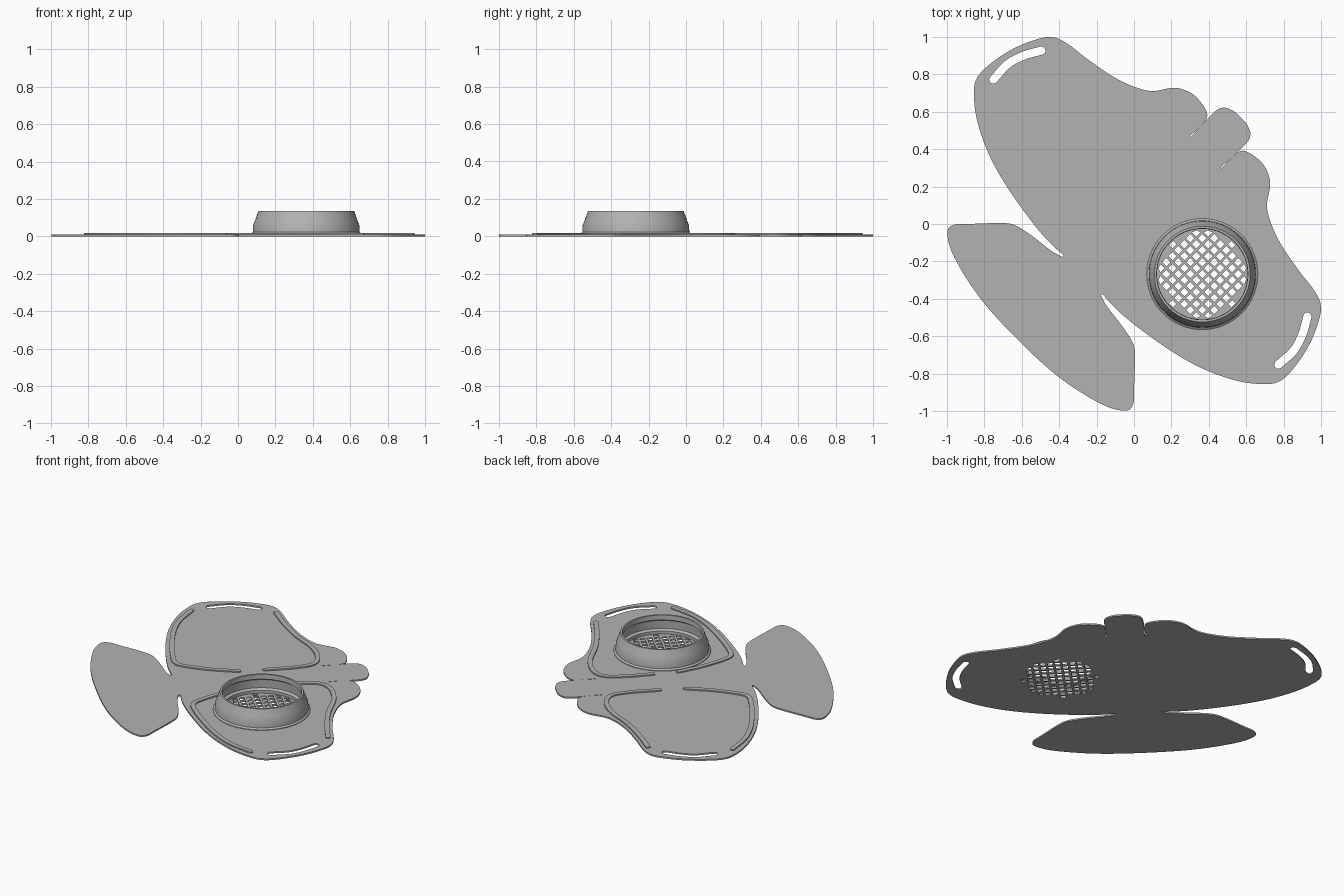
import bpy, bmesh, math
from mathutils import Vector

if "Cube" in bpy.data.objects:
    bpy.data.objects.remove(bpy.data.objects["Cube"])

grey = bpy.data.materials.new("light grey")
grey.diffuse_color = (0.45, 0.45, 0.45, 1)
grey.use_nodes = True
grey.node_tree.nodes["Principled BSDF"].inputs["Base Color"].default_value = grey.diffuse_color

PLATE = 0.01                      # sheet thickness
CUP = Vector((0.365, -0.268))     # filter cup centre


def mirror(points):
    """Reflect across the fold line y = x, reversing the order."""
    return [(y, x) for x, y in reversed(points)]


def smooth(points, steps=8):
    """Catmull-Rom curve through the points, sharp at both ends."""
    p = [Vector(q) for q in points]
    p = [p[0] * 2 - p[1]] + p + [p[-1] * 2 - p[-2]]
    out = []
    for a, b, c, d in zip(p, p[1:], p[2:], p[3:]):
        for i in range(steps):
            t = i / steps
            v = 0.5 * (2 * b + (c - a) * t + (2 * a - 5 * b + 4 * c - d) * t * t
                       + (3 * b - a - 3 * c + d) * t ** 3)
            out.append((v.x, v.y))
    return out + [tuple(points[-1])]


def ribbon(points, width):
    """Closed round-ended band around a smooth path."""
    path = [Vector(q) for q in smooth(points)]
    r, left, right = width / 2, [], []
    for i, p in enumerate(path):
        d = (path[min(i + 1, len(path) - 1)] - path[max(i - 1, 0)]).normalized()
        n = Vector((-d.y, d.x)) * r
        left.append(tuple(p + n))
        right.append(tuple(p - n))

    def cap(centre, start):
        a0 = math.atan2(start[1] - centre.y, start[0] - centre.x)
        return [(centre.x + r * math.cos(a0 - math.pi * k / 8),
                 centre.y + r * math.sin(a0 - math.pi * k / 8)) for k in range(1, 8)]
    return left + cap(path[-1], left[-1]) + right[::-1] + cap(path[0], right[0])


def finish(obj):
    obj.data.materials.append(grey)
    bpy.ops.object.select_all(action='DESELECT')
    obj.select_set(True)
    bpy.context.view_layer.objects.active = obj
    if obj.type == 'CURVE':
        bpy.ops.object.convert(target='MESH')
    bpy.ops.object.shade_smooth_by_angle(angle=math.radians(30))


def sheet(name, loops, z0, z1):
    """Flat filled shape; loops inside the first one become holes."""
    cu = bpy.data.curves.new(name, 'CURVE')
    cu.dimensions = '2D'
    cu.fill_mode = 'BOTH'
    cu.extrude = (z1 - z0) / 2
    for loop in loops:
        sp = cu.splines.new('POLY')
        sp.points.add(len(loop) - 1)
        for pt, (x, y) in zip(sp.points, loop):
            pt.co = (x, y, 0, 1)
        sp.use_cyclic_u = True
    obj = bpy.data.objects.new(name, cu)
    obj.location.z = (z0 + z1) / 2
    bpy.context.collection.objects.link(obj)
    finish(obj)


# Outline of one half: nose tab, face panel edge, chin flap
tab = [(0.57, 0.57), (0.53, 0.605), (0.475, 0.622), (0.42, 0.59), (0.302, 0.463)]
panel = [(0.298, 0.468), (0.375, 0.545), (0.388, 0.60), (0.32, 0.69), (0.22, 0.728),
         (0.08, 0.712), (-0.08, 0.77), (-0.24, 0.875), (-0.35, 0.96), (-0.43, 0.998),
         (-0.51, 0.99), (-0.64, 0.94), (-0.77, 0.855), (-0.845, 0.77), (-0.855, 0.66),
         (-0.83, 0.52), (-0.77, 0.36), (-0.68, 0.20), (-0.56, 0.03), (-0.46, -0.09),
         (-0.376, -0.168)]
flap = [(-0.38, -0.178), (-0.44, -0.145), (-0.55, -0.06), (-0.64, -0.005), (-0.72, 0.005),
        (-0.88, 0.0), (-0.965, -0.005), (-0.998, -0.05), (-0.96, -0.18), (-0.82, -0.40),
        (-0.62, -0.62)]
outline = (smooth(mirror(tab[1:]) + tab) + smooth(panel)
           + smooth(flap + mirror(flap[:-1])) + smooth(mirror(panel)))

# Strap slots
slot = ribbon([(-0.752, 0.772), (-0.675, 0.855), (-0.59, 0.90), (-0.495, 0.927)], 0.044)

# Diamond grille openings under the cup, clipped to a circle
holes = []
pitch, half, limit = 0.064, 0.022, 0.236
for i in range(-8, 9):
    for j in range(-8, 9):
        if (i + j) % 2:
            continue
        c = Vector((i, j)) * pitch / 2
        if c.length > limit - 0.006:
            continue
        loop = []
        for d in ((half, 0), (0, half), (-half, 0), (0, -half)):
            v = c + Vector(d)
            if v.length > limit:
                v *= limit / v.length
            loop.append(tuple(CUP + v))
        holes.append(loop)

sheet("mask_sheet", [outline, slot, mirror(slot)] + holes, 0, PLATE)

# Raised ribs along the edges and the fold
ribs = {
    "cheek_rib": [(-0.808, 0.66), (-0.785, 0.50), (-0.73, 0.36), (-0.64, 0.21), (-0.53, 0.06),
                  (-0.45, -0.02), (-0.37, -0.02), (-0.22, 0.03), (-0.07, 0.105)],
    "nose_rib": [(-0.365, 0.928), (-0.23, 0.825), (-0.07, 0.725), (0.10, 0.645), (0.21, 0.55),
                 (0.245, 0.45), (0.18, 0.345), (0.05, 0.215)],
}
for name, path in ribs.items():
    band = ribbon(path, 0.03)
    sheet(name + "_left", [band], PLATE - 0.002, 0.018)
    sheet(name + "_right", [mirror(band)], PLATE - 0.002, 0.018)

# Filter cup: revolved ring with an inner groove
profile = [(0.297, 0.008), (0.297, 0.014), (0.286, 0.022), (0.284, 0.06), (0.272, 0.09),
           (0.256, 0.136), (0.244, 0.136), (0.242, 0.105), (0.256, 0.095), (0.258, 0.04),
           (0.242, 0.03), (0.242, 0.008)]
N = 96
bm = bmesh.new()
rings = [[bm.verts.new((CUP.x + r * math.cos(2 * math.pi * k / N),
                        CUP.y + r * math.sin(2 * math.pi * k / N), z)) for k in range(N)]
         for r, z in profile]
for a, b in zip(rings, rings[1:] + rings[:1]):
    for k in range(N):
        m = (k + 1) % N
        bm.faces.new((a[k], a[m], b[m], b[k]))
bmesh.ops.recalc_face_normals(bm, faces=bm.faces)
me = bpy.data.meshes.new("filter_cup")
bm.to_mesh(me)
bm.free()
cup = bpy.data.objects.new("filter_cup", me)
bpy.context.collection.objects.link(cup)
finish(cup)
